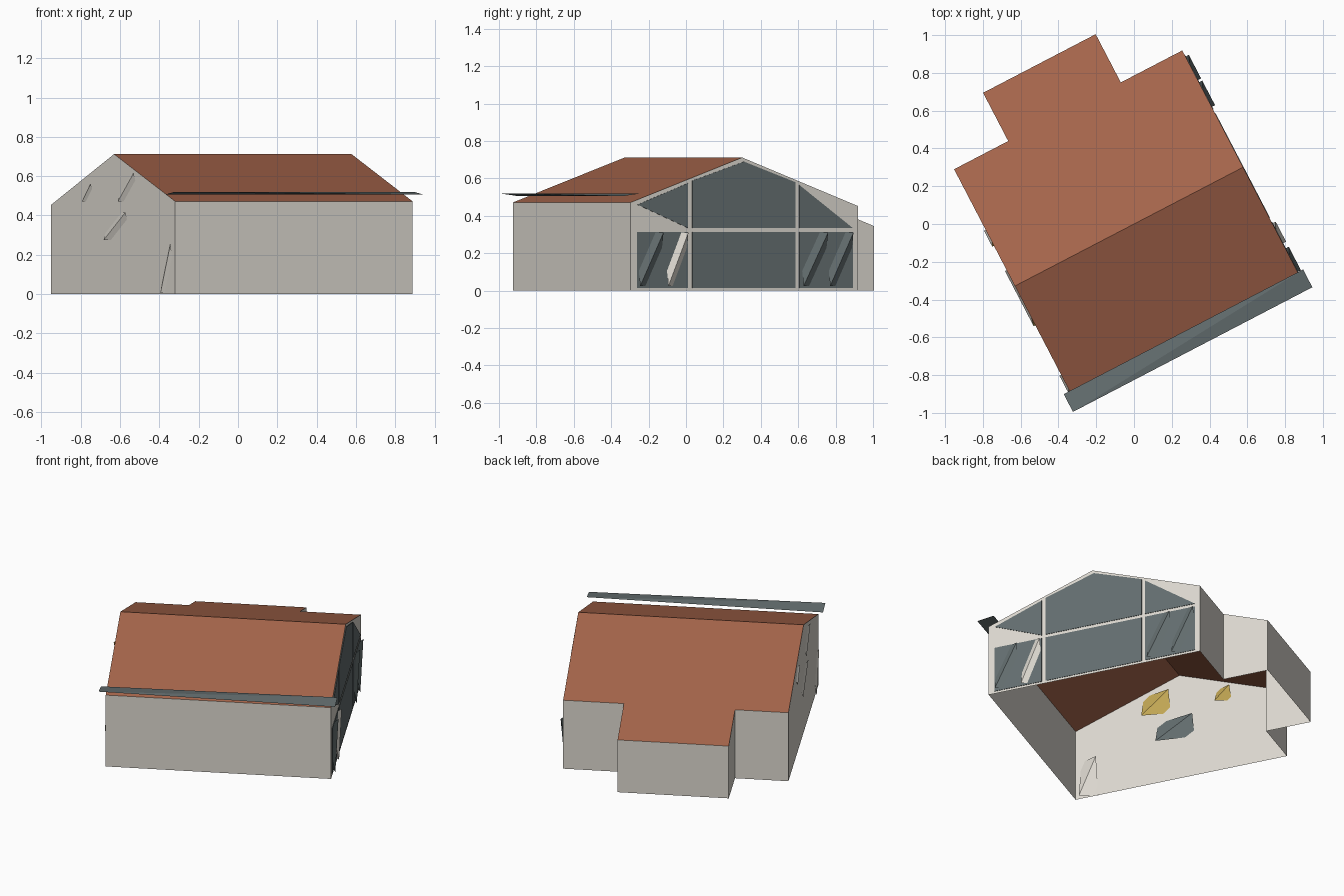
import bpy
import bmesh
from math import radians
from mathutils import Matrix, Vector

if "Cube" in bpy.data.objects:
    bpy.data.objects.remove(bpy.data.objects["Cube"], do_unlink=True)

TURN = Matrix.Rotation(radians(27.5), 4, "Z")  # the house stands turned on its plot

# House plan, measured along and across the ridge
LEFT, RIGHT = -0.711, 0.651
FRONT, BACK = -0.673, 0.697
WING_L, WING_R, WING_BACK = -0.388, 0.284, 0.985
RIDGE = 0.712


def material(name, r, g, b):
    m = bpy.data.materials.new(name)
    m.use_nodes = True
    m.diffuse_color = (r, g, b, 1)
    m.node_tree.nodes["Principled BSDF"].inputs["Base Color"].default_value = (r, g, b, 1)
    return m


WALL = material("pale plaster", 0.72, 0.69, 0.63)
ROOF = material("clay roof", 0.38, 0.13, 0.07)
GLASS = material("grey glass", 0.127, 0.156, 0.16)
YELLOW = material("yellow pane", 0.55, 0.39, 0.09)


def build(name, polygons, mats, indices=None, closed=False):
    """Make an object from polygons given as point lists in the house frame."""
    bm = bmesh.new()
    for i, poly in enumerate(polygons):
        face = bm.faces.new([bm.verts.new(TURN @ Vector(p)) for p in poly])
        face.material_index = indices[i] if indices else 0
    bmesh.ops.remove_doubles(bm, verts=bm.verts, dist=0.0005)
    if closed:
        bmesh.ops.recalc_face_normals(bm, faces=bm.faces)
    mesh = bpy.data.meshes.new(name)
    bm.to_mesh(mesh)
    bm.free()
    for m in mats:
        mesh.materials.append(m)
    ob = bpy.data.objects.new(name, mesh)
    bpy.context.collection.objects.link(ob)
    return ob


def roof_point(u, v):
    slope = 0.357 if v < 0 else 0.372
    return (u, v, RIDGE - slope * abs(v))


def wedge(name, outer, inner, outer_mat, inner_mat):
    """Folded panel: two faces along the outer edge, two along the inner edge."""
    (a, b), (c, d) = outer, inner
    build(name, [(a, b, c), (b, a, d), (c, d, a), (d, c, b)],
          [outer_mat, inner_mat], [0, 0, 1, 1], closed=True)


# Outer walls, with the gables rising to the ridge
plan = [(LEFT, FRONT), (RIGHT, FRONT), (RIGHT, 0), (RIGHT, BACK),
        (WING_R, BACK), (WING_R, WING_BACK), (WING_L, WING_BACK), (WING_L, BACK),
        (LEFT, BACK), (LEFT, 0)]
walls = []
for p, q in zip(plan, plan[1:] + plan[:1]):
    walls.append([(*p, 0), (*q, 0), roof_point(*q), roof_point(*p)])
build("walls", walls, [WALL])

# Roof slopes; the rear one runs on over the wing
build("roof", [[roof_point(*p) for p in (plan[0], plan[1], plan[2], plan[9])],
               [roof_point(*p) for p in plan[2:]]], [ROOF])

# Glazed gable: panes between slim posts and a cross bar
panes = {
    "lower_front": [(-0.635, 0.015), (-0.328, 0.015), (-0.328, 0.315), (-0.635, 0.315)],
    "lower_middle": [(-0.302, 0.015), (0.32, 0.015), (0.32, 0.315), (-0.302, 0.315)],
    "lower_back": [(0.343, 0.015), (0.665, 0.015), (0.665, 0.315), (0.343, 0.315)],
    "upper_front": [(-0.328, 0.335), (-0.328, 0.575), (-0.632, 0.46)],
    "upper_middle": [(-0.302, 0.335), (0.32, 0.335), (0.32, 0.58), (0.01, 0.69), (-0.302, 0.588)],
    "upper_back": [(0.343, 0.335), (0.665, 0.335), (0.343, 0.565)],
}
for name, shape in panes.items():
    out = [(RIGHT + 0.003, v, z) for v, z in shape]
    back = [(RIGHT - 0.003, v, z) for v, z in shape]
    n = len(shape)
    rim = [(out[i], back[i], back[(i + 1) % n], out[(i + 1) % n]) for i in range(n)]
    build(name + "_pane", [out, back[::-1]] + rim, [GLASS], closed=True)

# Folded door leaves in the glazed gable
for name, v0, v1, mat in (("front_glass_leaf", -0.625, -0.485, GLASS),
                          ("front_door_leaf", -0.455, -0.335, WALL),
                          ("back_glass_leaf", 0.36, 0.507, GLASS),
                          ("back_door_leaf", 0.52, 0.66, GLASS)):
    o, i = RIGHT + 0.02, RIGHT - 0.04
    wedge(name, [(o, v0, 0.025), (o, v1, 0.31)], [(i, v1, 0.025), (i, v0, 0.31)], mat, mat)

# Small windows and side door in the plain gable
for name, v0, v1, z0, z1, mat in (("yellow_window", -0.235, -0.06, 0.47, 0.615, YELLOW),
                                  ("small_yellow_window", 0.24, 0.335, 0.47, 0.56, YELLOW),
                                  ("glass_window", -0.143, 0.095, 0.275, 0.415, GLASS),
                                  ("side_door", -0.64, -0.53, 0.005, 0.255, WALL)):
    o, i = LEFT - 0.01, LEFT + 0.03
    wedge(name, [(o, v1, z0), (o, v0, z1)], [(i, v0, z0), (i, v1, z1)], WALL, mat)

# Long glass canopy above the front eave
u0, u1, v0, v1 = -0.746, 0.683, -0.733, -0.627
wedge("front_canopy", [(u0, v0, 0.52), (u1, v1, 0.52)],
      [(u0, v1, 0.506), (u1, v0, 0.506)], GLASS, GLASS)
